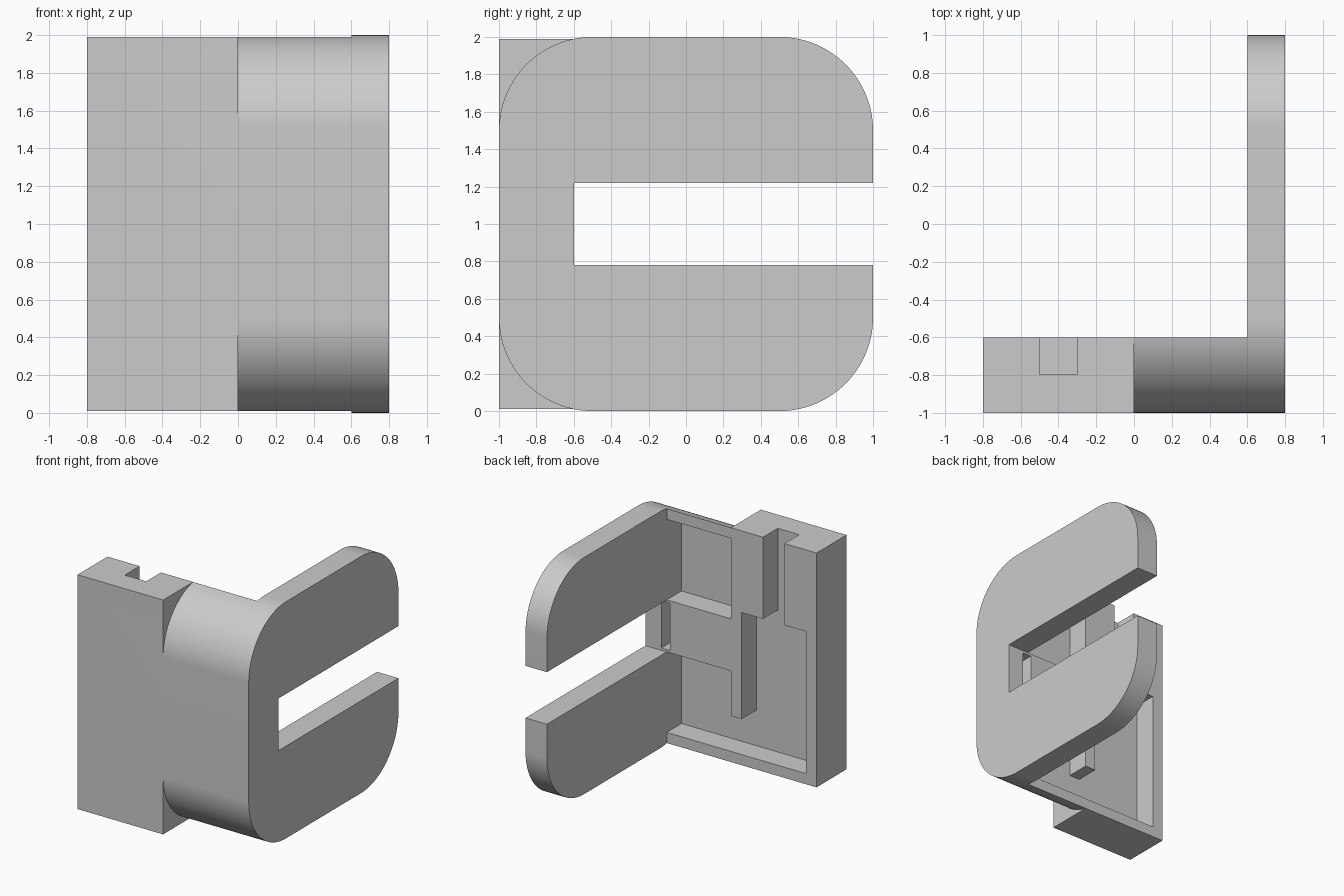
import bpy, bmesh, math
from mathutils import Vector

old = bpy.data.objects.get("Cube")
if old:
    bpy.data.objects.remove(old, do_unlink=True)

GREY = (0.6, 0.6, 0.6, 1)
mat = bpy.data.materials.new("plain grey")
mat.use_nodes = True
mat.diffuse_color = GREY
mat.node_tree.nodes["Principled BSDF"].inputs["Base Color"].default_value = GREY


def make(name, bm):
    bmesh.ops.recalc_face_normals(bm, faces=bm.faces)
    me = bpy.data.meshes.new(name)
    bm.to_mesh(me)
    bm.free()
    me.materials.append(mat)
    ob = bpy.data.objects.new(name, me)
    bpy.context.collection.objects.link(ob)
    return ob


def box(name, x, y, z):
    bm = bmesh.new()
    bmesh.ops.create_cube(bm, size=1)
    for v in bm.verts:
        v.co = [lo if c < 0 else hi for c, (lo, hi) in zip(v.co, (x, y, z))]
    return make(name, bm)


def rounded_slab(name, x0, x1, r, steps=32):
    """Rounded square in the y-z plane, extruded along x."""
    bm = bmesh.new()
    ring = []
    for q, (sy, sz) in enumerate(((1, 1), (-1, 1), (-1, -1), (1, -1))):
        for i in range(steps + 1):
            a = (q + i / steps) * math.pi / 2
            ring.append(bm.verts.new((x0, sy * (1 - r) + r * math.cos(a),
                                      1 + sz * (1 - r) + r * math.sin(a))))
    face = bm.faces.new(ring)
    out = bmesh.ops.extrude_face_region(bm, geom=[face])
    moved = [g for g in out["geom"] if isinstance(g, bmesh.types.BMVert)]
    bmesh.ops.translate(bm, verts=moved, vec=Vector((x1 - x0, 0, 0)))
    return make(name, bm)


def combine(target, other, operation):
    mod = target.modifiers.new(operation, "BOOLEAN")
    mod.operation = operation
    mod.solver = "EXACT"
    mod.object = other
    bpy.context.view_layer.objects.active = target
    bpy.ops.object.modifier_apply(modifier=mod.name)
    bpy.data.objects.remove(other, do_unlink=True)


# Rounded body: the side plate and the curved front wall
bracket = rounded_slab("bracket", 0, 0.8, 0.5)
combine(bracket, box("arm_clearance", (-0.1, 0.6), (-0.6, 1.1), (-0.1, 2.1)), "DIFFERENCE")
combine(bracket, box("side_slot", (0.5, 0.9), (-0.6, 1.1), (0.78, 1.22)), "DIFFERENCE")

# Square block beside the curved wall
combine(bracket, box("block", (-0.8, 0), (-1, -0.6), (0.01, 1.99)), "UNION")

# Pockets in the back, leaving the rim, rib and middle band standing
pockets = {
    "lower_pocket": ((-0.7, 0.6), (0.1, 0.4)),
    "block_pocket": ((-0.7, -0.1), (0.1, 1.3)),
    "wall_pocket_low": ((0, 0.6), (0.1, 0.78)),
    "wall_pocket_high": ((0, 0.6), (1.22, 1.9)),
    "top_notch": ((-0.5, -0.3), (1.2, 2.1)),
    "band_slit": ((0.57, 0.65), (0.8, 1.2)),
}
for name, (x, z) in pockets.items():
    combine(bracket, box(name, x, (-0.797, -0.5), z), "DIFFERENCE")

# Merge leftover coplanar pieces, then smooth the curved edges only
bm = bmesh.new()
bm.from_mesh(bracket.data)
bmesh.ops.remove_doubles(bm, verts=bm.verts, dist=0.0001)
bmesh.ops.dissolve_limit(bm, angle_limit=0.01, verts=bm.verts, edges=bm.edges)
bm.to_mesh(bracket.data)
bm.free()
bpy.ops.object.select_all(action="DESELECT")
bracket.select_set(True)
bpy.context.view_layer.objects.active = bracket
bpy.ops.object.shade_smooth_by_angle(angle=math.radians(30))
